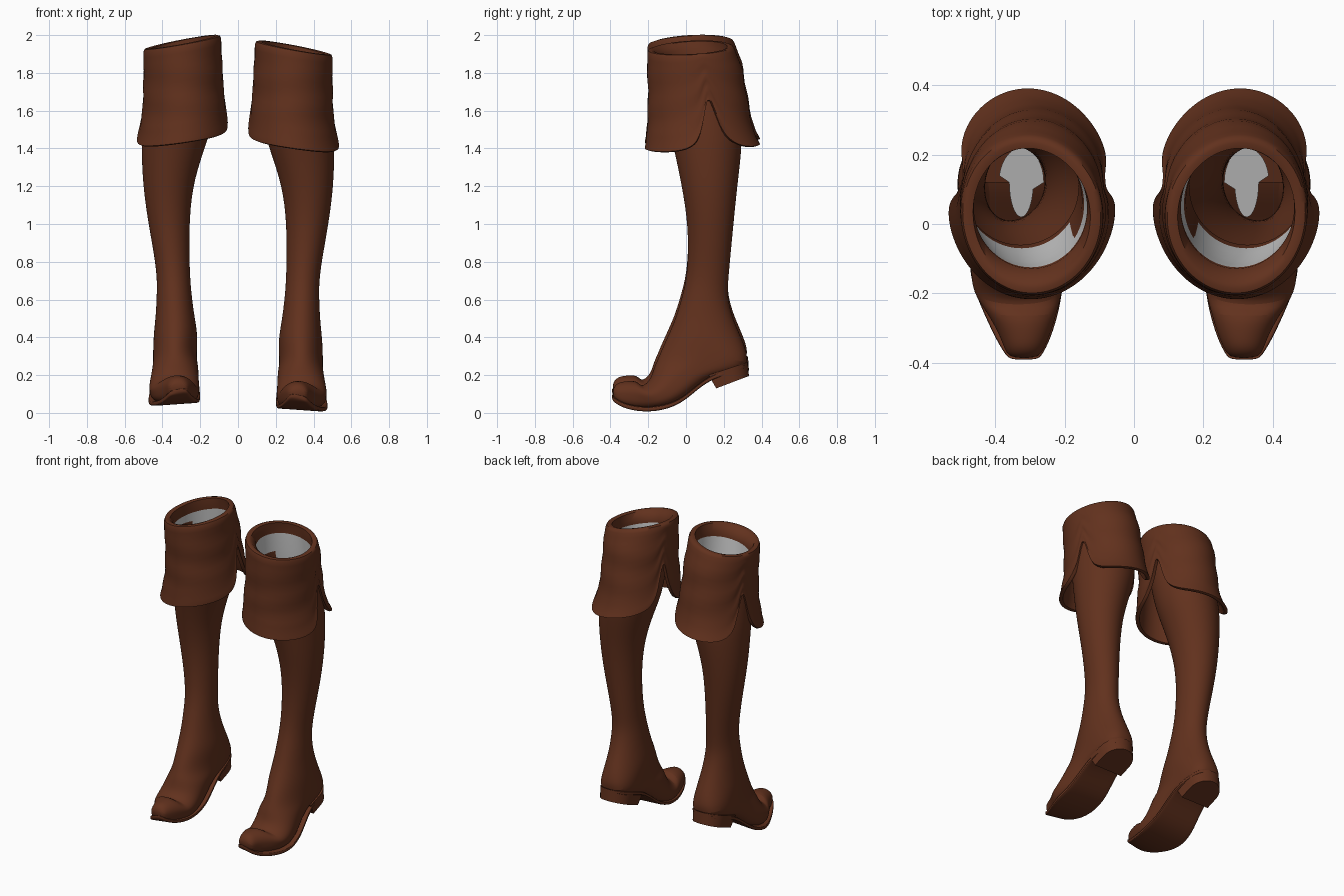
import bpy, bmesh
from math import sin, cos, pi, copysign
from mathutils import Matrix

cube = bpy.data.objects.get("Cube")
if cube:
    bpy.data.objects.remove(cube)


def material(name, rgb):
    m = bpy.data.materials.new(name)
    m.use_nodes = True
    m.diffuse_color = (*rgb, 1)
    bsdf = m.node_tree.nodes["Principled BSDF"]
    bsdf.inputs["Base Color"].default_value = (*rgb, 1)
    bsdf.inputs["Roughness"].default_value = 0.7
    return m


leather = material("brown leather", (0.122, 0.031, 0.0125))
lining = material("pale lining", (0.62, 0.62, 0.62))
parts = []


def loft(name, rows, mats=(leather,), rule=None, cap_start=False, cap_end=False, subdiv=0):
    """Skin closed rings of points into one object."""
    bm = bmesh.new()
    rings = [[bm.verts.new(p) for p in row] for row in rows]
    n = len(rings[0])
    for i, (a, b) in enumerate(zip(rings, rings[1:])):
        for j in range(n):
            k = (j + 1) % n
            f = bm.faces.new((a[j], a[k], b[k], b[j]))
            f.material_index = rule(i, j) if rule else 0
    if cap_start:
        bm.faces.new(rings[0])
    if cap_end:
        bm.faces.new(rings[-1])
    bmesh.ops.recalc_face_normals(bm, faces=bm.faces)
    me = bpy.data.meshes.new(name)
    bm.to_mesh(me)
    bm.free()
    for m in mats:
        me.materials.append(m)
    ob = bpy.data.objects.new(name, me)
    bpy.context.collection.objects.link(ob)
    if subdiv:
        mod = ob.modifiers.new("smooth", 'SUBSURF')
        mod.levels = mod.render_levels = subdiv
    parts.append(ob)


def section(table, z):
    """Interpolate (z, x min, x max, y front, y back) down a table."""
    if z >= table[0][0]:
        return table[0][1:]
    for a, b in zip(table, table[1:]):
        if z >= b[0]:
            t = (a[0] - z) / (a[0] - b[0])
            return [p + (q - p) * t for p, q in zip(a[1:], b[1:])]
    return table[-1][1:]


def on_section(table, z, a, inset=0):
    x0, x1, y0, y1 = section(table, z)
    return ((x0 + x1) / 2 + ((x1 - x0) / 2 - inset) * cos(a),
            (y0 + y1) / 2 + ((y1 - y0) / 2 - inset) * sin(a), z)


# Shaft and foot: each ring spans a front point and a back point (y, z), and an x range
boot_rings = [
    (-.145, 1.85, .24, 1.85, .122, .47),
    (-.13, 1.70, .27, 1.70, .125, .487),
    (-.09, 1.50, .295, 1.50, .135, .508),
    (-.065, 1.40, .297, 1.40, .165, .512),
    (-.022, 1.20, .272, 1.20, .235, .507),
    (.01, 1.00, .252, 1.00, .257, .48),
    (.011, .80, .233, .80, .257, .443),
    (-.003, .69, .223, .69, .253, .43),
    (-.02, .62, .22, .60, .247, .43),
    (-.055, .50, .255, .48, .232, .435),
    (-.095, .41, .308, .37, .213, .447),
    (-.13, .335, .34, .26, .217, .45),
    (-.15, .285, .26, .21, .217, .45),
    (-.168, .245, .13, .19, .21, .452),
    (-.18, .205, .04, .115, .208, .462),
    (-.195, .17, -.04, .05, .205, .472),
    (-.235, .135, -.15, .015, .205, .468),
    (-.258, .172, -.25, .018, .222, .425),
    (-.32, .168, -.31, .03, .24, .39),
    (-.365, .16, -.35, .045, .258, .375),
    (-.39, .125, -.385, .08, .275, .36),
]


def boot_ring(yf, zf, yb, zb, x0, x1, n=28):
    pts = []
    for j in range(n):
        a = 2 * pi * j / n
        c, s = cos(a), sin(a)
        if zb < .3 and s > 0:  # squarer underside on the foot
            c, s = copysign(abs(c) ** .65, c), s ** .65
        t = (s + 1) / 2
        pts.append(((x0 + x1) / 2 + (x1 - x0) / 2 * c, yf + (yb - yf) * t, zf + (zb - zf) * t))
    return pts


loft("boot_shaft_and_foot", [boot_ring(*r) for r in boot_rings], cap_end=True, subdiv=2)

# Sole: a thin strip following the arch, slightly lower on the outside, with a narrow welt
sole_path = [
    (.325, .245, .28, .39), (.27, .22, .225, .44), (.13, .185, .215, .445),
    (.04, .11, .207, .46), (-.04, .045, .2, .473), (-.15, .012, .2, .478),
    (-.25, .012, .215, .437), (-.33, .03, .24, .4), (-.38, .06, .265, .37), (-.392, .075, .28, .355),
]


def sole_ring(y, z, x0, x1):
    low, high = z - .006, z + .01
    return [(x0, y, high), (x0 + .012, y, high), (x1 - .012, y, low), (x1, y, low),
            (x1, y, low + .025), (x1 - .012, y, low + .025),
            (x0 + .012, y, high + .022), (x0, y, high + .022)]


loft("sole", [sole_ring(*p) for p in sole_path], cap_start=True, cap_end=True, subdiv=2)


# Heel block: D-shaped, tilted with the arch
def heel_ring(y0, z0, y1, z1, half):
    pts = [(.335 - half, y0, z0), (.335 + half, y0, z0)]
    for j in range(13):
        a = pi * j / 12
        t = .45 + .55 * sin(a)
        pts.append((.335 + half * cos(a), y0 + (y1 - y0) * t, z0 + (z1 - z0) * t))
    return pts


loft("heel", [heel_ring(.12, .20, .328, .27, .108), heel_ring(.16, .13, .333, .195, .10)],
     cap_start=True, cap_end=True)

# Turned-down cuff with a slit on each side, rolled rim and inner lining
cuff = [(1.96, .09, .50, -.205, .245), (1.83, .085, .50, -.205, .295),
        (1.65, .075, .50, -.20, .325), (1.52, .057, .51, -.205, .35),
        (1.46, .052, .525, -.21, .37), (1.38, .05, .545, -.215, .41)]
inside = [(1.90, .135, .46, -.13, .22), (1.70, .15, .47, -.11, .24),
          (1.45, .16, .495, -.06, .275)]
N = 128
angles = [2 * pi * j / N for j in range(N)]


def rim(a):
    return 1.925 - .035 * cos(a) + .012 * sin(a)


def hem(a):
    z = 1.405 - .035 * cos(a) + .01 * sin(a)
    for slit in (.22, pi - .22):
        d = (a - slit + pi) % (2 * pi) - pi
        z += .285 / (1 + (d / .18) ** 2)
    return z


def cuff_row(t, inset=0, lift=0):
    row = []
    for a in angles:
        z = rim(a) + (hem(a) - rim(a)) * t
        fold = .003 * sin(19 * t + 2 * cos(a)) * sin(pi * t)  # soft creases
        x, y, z = on_section(cuff, z, a, inset + fold)
        row.append((x, y, z + lift))
    return row


rows = [cuff_row(.35, .03), cuff_row(.9, .024), cuff_row(1, .02), cuff_row(1.008, .01),
        cuff_row(1, -.003), cuff_row(.97, -.003), cuff_row(.93)]
rows += [cuff_row(1 - i / 14) for i in range(2, 14)]
rows += [cuff_row(.02), cuff_row(0, .006, .006), cuff_row(0, .02, .01), cuff_row(0, .036, .006)]
first_lining = len(rows) + 1
rows += [[on_section(inside, rim(a) - drop, a) for a in angles] for drop in (.03, .065)]
rows += [[on_section(inside, z, a) for a in angles] for z in (1.78, 1.7, 1.58, 1.5, 1.45)]


def cuff_colour(i, j):
    """Pale lining below the rolled rim; the lower sides stay leather."""
    depth = i - first_lining
    side = abs(cos(angles[j])) > .85
    return int(0 <= depth < (1 if side else 4))


loft("cuff", rows, (leather, lining), cuff_colour)


# Insole seen down the shaft: broad at the heel, narrow at the arch
def insole_ring(r):
    return [(.325 + r * (.065 if sin(a) > 0 else .035) * cos(a), .12 + r * .10 * sin(a),
             .27 + r * .035 * sin(a)) for a in angles[::4]]


loft("insole", [insole_ring(1), insole_ring(.5)], (lining,), cap_end=True)

# Smooth shading, then the mirrored right boot, standing slightly higher
for ob in parts:
    bpy.ops.object.select_all(action='DESELECT')
    ob.select_set(True)
    bpy.context.view_layer.objects.active = ob
    bpy.ops.object.shade_smooth_by_angle(angle=.8)
for ob in parts:
    twin = ob.copy()
    twin.data = ob.data.copy()
    twin.data.transform(Matrix.Translation((0, 0, .03)) @ Matrix.Diagonal((-1, 1, 1, 1)))
    twin.data.flip_normals()
    twin.name = "right_" + ob.name
    bpy.context.collection.objects.link(twin)
    ob.name = "left_" + ob.name
